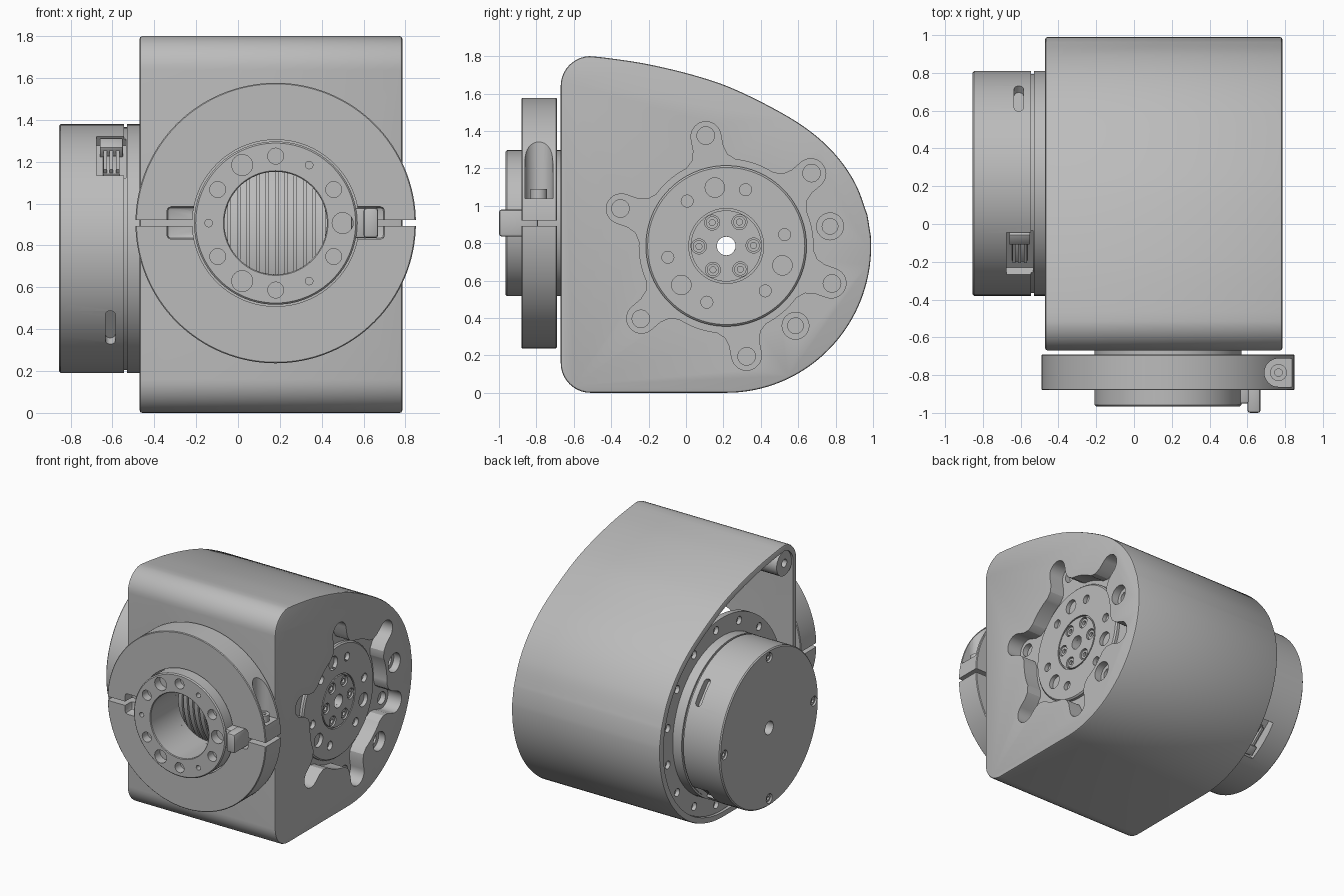
import bpy, bmesh
from math import sin, cos, pi, radians
from mathutils import Vector, Matrix

if "Cube" in bpy.data.objects:
    bpy.data.objects.remove(bpy.data.objects["Cube"])

grey = bpy.data.materials.new("machined_grey")
grey.use_nodes = True
grey.diffuse_color = (0.5, 0.5, 0.5, 1)
grey.node_tree.nodes["Principled BSDF"].inputs["Base Color"].default_value = (0.5, 0.5, 0.5, 1)

MY, MZ = 0.215, 0.785        # motor axis, along x
CX, CZ = 0.18, 0.907         # clamp axis, along y
FACE = 0.785                 # outer face of the drive side


def finish(name, bm):
    bmesh.ops.recalc_face_normals(bm, faces=bm.faces)
    me = bpy.data.meshes.new(name)
    bm.to_mesh(me)
    bm.free()
    me.materials.append(grey)
    ob = bpy.data.objects.new(name, me)
    bpy.context.collection.objects.link(ob)
    return ob


def place(axis, a, u, v):
    """Point at a along the axis and (u, v) across it."""
    return Vector((a, u, v)) if axis == "X" else Vector((u, a, v)) if axis == "Y" else Vector((u, v, a))


def add_prism(bm, axis, pts, a, b):
    lo = [bm.verts.new(place(axis, a, *p)) for p in pts]
    hi = [bm.verts.new(place(axis, b, *p)) for p in pts]
    bm.faces.new(lo)
    bm.faces.new(hi[::-1])
    for i in range(len(pts)):
        j = (i + 1) % len(pts)
        bm.faces.new((lo[i], hi[i], hi[j], lo[j]))


def arc(u, v, r, start=0, end=360, n=24):
    steps = n if end - start == 360 else n + 1
    return [(u + r * cos(radians(start + (end - start) * i / n)),
             v + r * sin(radians(start + (end - start) * i / n))) for i in range(steps)]


def prisms(name, axis, shapes, a, b):
    bm = bmesh.new()
    for pts in shapes:
        add_prism(bm, axis, pts, a, b)
    return finish(name, bm)


def box(name, lo, hi, bevel=0.0):
    ob = prisms(name, "Z", [[(lo[0], lo[1]), (hi[0], lo[1]), (hi[0], hi[1]), (lo[0], hi[1])]], lo[2], hi[2])
    if bevel:
        add_bevel(ob, bevel)
    return ob


def lathe(name, axis, c, profile, n=96):
    """Closed (along, radius) profile turned about an axis."""
    bm = bmesh.new()
    rings = [[bm.verts.new(place(axis, a, c[0] + r * cos(2 * pi * i / n), c[1] + r * sin(2 * pi * i / n)))
              for i in range(n)] for a, r in profile]
    for k in range(len(rings)):
        p, q = rings[k], rings[(k + 1) % len(rings)]
        for i in range(n):
            j = (i + 1) % n
            bm.faces.new((p[i], p[j], q[j], q[i]))
    return finish(name, bm)


def apply(ob, mod):
    bpy.ops.object.select_all(action="DESELECT")
    bpy.context.view_layer.objects.active = ob
    ob.select_set(True)
    bpy.ops.object.modifier_apply(modifier=mod.name)


def add_bevel(ob, width):
    m = ob.modifiers.new("edge", "BEVEL")
    m.width, m.segments, m.limit_method, m.angle_limit = width, 2, "ANGLE", radians(50)
    apply(ob, m)


def cut(ob, cutter):
    m = ob.modifiers.new("cut", "BOOLEAN")
    m.operation, m.solver, m.object = "DIFFERENCE", "EXACT", cutter
    apply(ob, m)
    bpy.data.objects.remove(cutter)


def polar(c, r, deg):
    return c[0] + r * cos(radians(deg)), c[1] + r * sin(radians(deg))


def holes(ob, axis, c, radius, angles, r, a, b):
    cut(ob, prisms("drill", axis, [arc(*polar(c, radius, d), r) for d in angles], a, b))


def inset(pts, d):
    out = []
    for i, p in enumerate(pts):
        t = Vector(pts[(i + 1) % len(pts)]) - Vector(pts[i - 1])
        t.normalize()
        out.append((p[0] - t.y * d, p[1] + t.x * d))
    return out


M, C = (MY, MZ), (CX, CZ)
SIXTH = [40.5 + 60 * i for i in range(6)]

# Housing outline: round back, sloping crown, two rounded front corners
crown = [Vector(p) for p in [(0.985, 0.9), (0.97, 0.95), (0.9, 1.13), (0.775, 1.3), (0.59, 1.45),
                             (0.3, 1.605), (0.07, 1.69), (-0.22, 1.76), (-0.5, 1.8), (-0.6, 1.81)]]
outline = arc(MY, MZ, 0.775, -90, 4, 40)
outline = [(y, z * 1.0 - 0.01 * max(0, (MZ - z) / MZ)) for y, z in outline]
for i in range(1, len(crown) - 2):
    p0, p1, p2, p3 = crown[i - 1:i + 3]
    for k in range(6):
        t = k / 6
        q = 0.5 * (2 * p1 + (p2 - p0) * t + (2 * p0 - 5 * p1 + 4 * p2 - p3) * t * t
                   + (3 * p1 - p0 - 3 * p2 + p3) * t ** 3)
        outline.append(tuple(q))
outline += arc(-0.51, 1.64, 0.16, 92, 180, 10) + arc(-0.51, 0.16, 0.16, 180, 270, 10)

housing = prisms("housing", "X", [outline], -0.47, FACE)
add_bevel(housing, 0.012)
cut(housing, prisms("cavity", "X", [inset(outline, 0.045)], -0.6, 0.6))
cut(housing, prisms("pocket", "X", [arc(*M, 0.465, n=96)], 0.67, 1))

# Radial slots opening off the round pocket
lobe = [(0.4, -0.16), (0.44, -0.14), (0.48, -0.095), (0.53, -0.08)] + arc(0.595, 0, 0.08, -90, 90, 14)
lobe += [(0.53, 0.08), (0.48, 0.095), (0.44, 0.14), (0.4, 0.16)]
for d in SIXTH:
    c, s = cos(radians(d)), sin(radians(d))
    cut(housing, prisms("slot", "X", [[(MY + u * c - v * s, MZ + u * s + v * c) for u, v in lobe]], 0.67, 1))
holes(housing, "X", M, 0.6, SIXTH, 0.047, 0.63, 1)
holes(housing, "X", M, 0.565, (10.7, -49), 0.072, 0.73, 1)
holes(housing, "X", M, 0.565, (10.7, -49), 0.042, 0.65, 1)
holes(housing, "X", M, 0, [0], 0.05, 0.5, 1)
cut(housing, prisms("front_bore", "Y", [arc(*C, 0.245, n=64)], -0.8, -0.5))

# Corner posts for the cover screws
for name, z in (("upper_post", 1.65), ("lower_post", 0.15)):
    lathe(name, "X", (-0.54, z), [(-0.455, 0.03), (-0.455, 0.095), (0.61, 0.095), (0.61, 0.03)], 24)

# Output disc in the pocket
disc = lathe("output_disc", "X", M, [(0.66, 0.05), (0.66, 0.43), (0.69, 0.43), (0.7, 0.42), (0.7, 0.2),
                                     (0.685, 0.2), (0.685, 0.19), (0.7, 0.19), (0.7, 0.05)])
holes(disc, "X", M, 0.318, (101, -19, -139), 0.052, 0.67, 1)
holes(disc, "X", M, 0.318, [11 + 60 * i for i in range(6)], 0.032, 0.67, 1)
hub = [-19.5 + 40 + 60 * i - 20 for i in range(6)]
hub = [d + 60.5 for d in hub]
holes(disc, "X", M, 0.146, hub, 0.04, 0.675, 1)
for d in hub:
    lathe("hub_screw", "X", polar(M, 0.146, d), [(0.67, 0.016), (0.67, 0.033), (0.692, 0.033), (0.692, 0.016)], 20)

# Finned motor body inside the housing
fins = [(0.61, 0.05), (-0.44, 0.05)]
for i in range(23):
    x = -0.44 + i * 0.045
    fins += [(x, 0.57), (x + 0.033, 0.57), (x + 0.033, 0.55), (x + 0.045, 0.55)]
lathe("motor_body", "X", M, fins + [(0.61, 0.55)])

# Bolted flange closing the open side
flange = lathe("motor_flange", "X", M, [(-0.455, 0.05), (-0.455, 0.735), (-0.41, 0.735), (-0.41, 0.05)])
holes(flange, "X", M, 0.67, [12 + 24 * i for i in range(15)], 0.03, -0.5, -0.425)

# Motor cap with groove, face screws, side slots and connector recesses
cap = lathe("motor_cap", "X", M, [(-0.855, 0.05), (-0.855, 0.587), (-0.847, 0.595), (-0.545, 0.595), (-0.545, 0.58),
                                  (-0.53, 0.58), (-0.53, 0.595), (-0.45, 0.595), (-0.45, 0.05)])
holes(cap, "X", M, 0.54, (0, 90, 180, 270), 0.036, -0.9, -0.83)
for d in (0, 90, 180, 270):
    lathe("cap_screw", "X", polar(M, 0.54, d), [(-0.82, 0.014), (-0.82, 0.028), (-0.845, 0.028), (-0.845, 0.014)], 20)


def turned(ob, deg):
    """Swing a part made above the motor axis round to an angle."""
    ob.data.transform(Matrix.Translation((0, MY, MZ)) @ Matrix.Rotation(radians(deg - 90), 4, "X"))
    return ob


for d in (40, 220):
    slot = arc(-0.61, 0.08, 0.024, 0, 180, 10) + arc(-0.61, -0.08, 0.024, 180, 360.01, 10)
    cut(cap, turned(prisms("side_slot", "Z", [slot], 0.54, 0.7), d))
for d in (130, -50):
    cut(cap, turned(box("recess", (-0.675, -0.145, 0.52), (-0.535, 0.145, 0.8)), d))
    turned(box("connector_block", (-0.66, 0.06, 0.5), (-0.55, 0.13, 0.58), 0.006), d)
    turned(box("connector_seat", (-0.645, -0.09, 0.5), (-0.565, 0.05, 0.54), 0.006), d)
    for x in (-0.635, -0.605, -0.575):
        turned(box("connector_pin", (x - 0.008, -0.08, 0.53), (x + 0.008, 0.06, 0.56)), d)

# Split clamp ring on the front
clamp = lathe("clamp_ring", "Y", C, [(-0.88, 0.398), (-0.88, 0.665), (-0.875, 0.67), (-0.695, 0.67),
                                     (-0.69, 0.665), (-0.69, 0.398)], 128)
cut(clamp, box("split", (-0.8, -1, 0.892), (1.2, -0.6, 0.922)))
for x in (-0.34, 0.54):
    cut(clamp, box("notch", (x, -1, 0.83), (x + 0.16, -0.8, 0.985), 0.02))
socket = arc(0.765, -0.787, 0.075, 90, 270, 16) + [(1, -0.862), (1, -0.712)]
cut(clamp, prisms("screw_socket", "Z", [socket], 1.04, 1.7))
lathe("clamp_screw", "Z", (0.765, -0.787), [(1.03, 0.02), (1.03, 0.045), (1.09, 0.045), (1.09, 0.02)], 24)

# Front collar with its bolt circle and locating key
collar = lathe("front_collar", "Y", C, [(-0.965, 0.25), (-0.96, 0.245), (-0.63, 0.245), (-0.63, 0.39),
                                        (-0.957, 0.39), (-0.965, 0.382)])
holes(collar, "Y", C, 0.32, (30, 90, 150, 210, 270, 330), 0.038, -1, -0.9)
holes(collar, "Y", C, 0.32, (0, 120, 240), 0.05, -1, -0.9)
holes(collar, "Y", C, 0.32, (60, 180, 300), 0.018, -1, -0.9)
box("key_base", (0.54, -0.95, 0.835), (0.61, -0.79, 0.98), 0.012)
box("key_tab", (0.6, -1.0, 0.835), (0.67, -0.79, 0.98), 0.015)

for ob in bpy.context.collection.objects:
    if ob.type == "MESH":
        bpy.ops.object.select_all(action="DESELECT")
        ob.select_set(True)
        bpy.context.view_layer.objects.active = ob
        bpy.ops.object.shade_smooth_by_angle(angle=radians(30))
